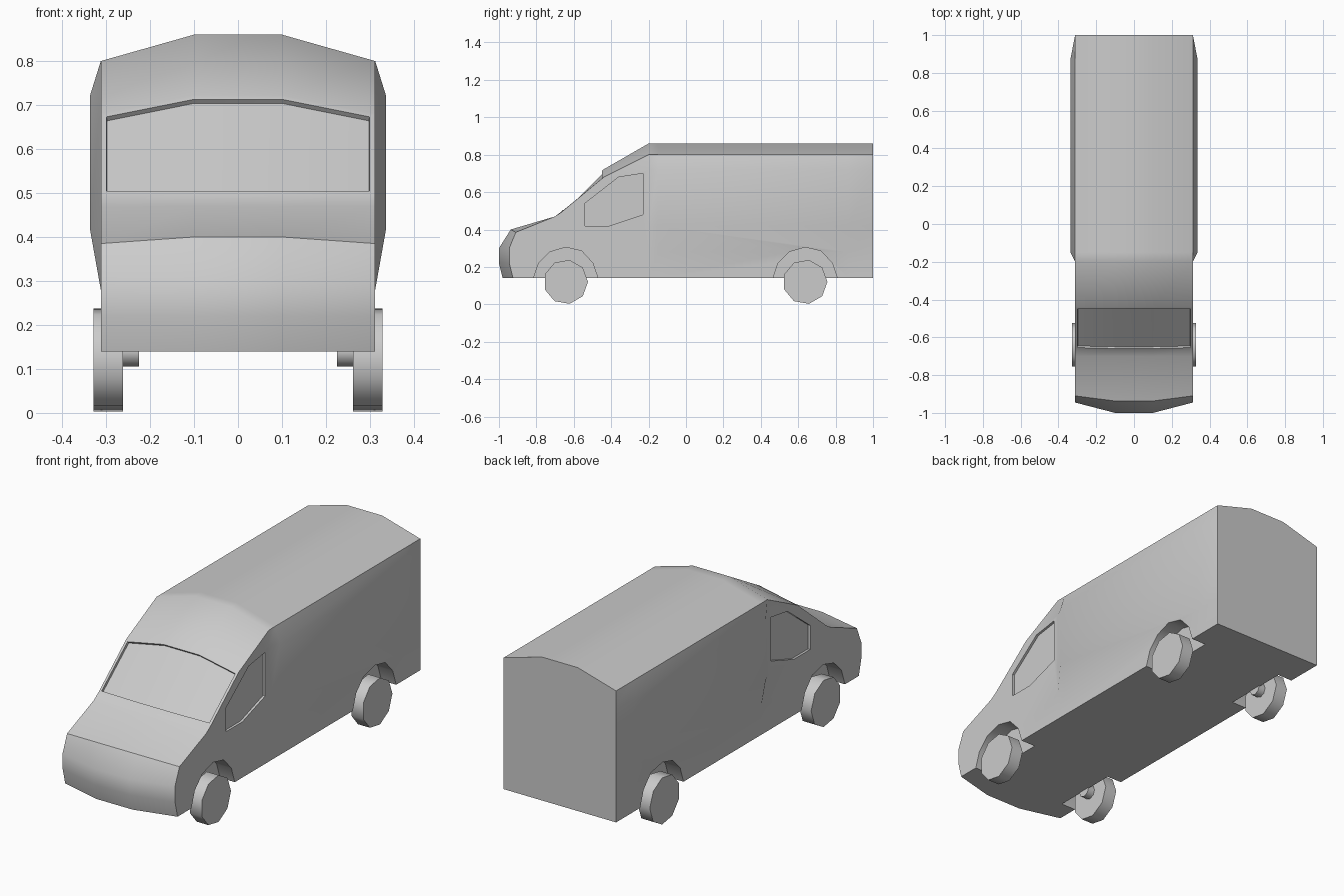
import bpy, bmesh
from math import cos, sin, tau, radians

if "Cube" in bpy.data.objects:
    bpy.data.objects.remove(bpy.data.objects["Cube"])


def finish(bm, name, angle=35):
    bmesh.ops.recalc_face_normals(bm, faces=bm.faces)
    me = bpy.data.meshes.new(name)
    bm.to_mesh(me)
    bm.free()
    ob = bpy.data.objects.new(name, me)
    bpy.context.collection.objects.link(ob)
    return ob


def smooth(ob, angle):
    bpy.ops.object.select_all(action='DESELECT')
    ob.select_set(True)
    bpy.context.view_layer.objects.active = ob
    bpy.ops.object.shade_smooth_by_angle(angle=radians(angle))


def prism(bm, pts, x0, x1):
    """Extrude a (y, z) outline between two x positions."""
    a = [bm.verts.new((x0, y, z)) for y, z in pts]
    b = [bm.verts.new((x1, y, z)) for y, z in pts]
    bm.faces.new(a)
    bm.faces.new(b)
    for i in range(len(pts)):
        j = (i + 1) % len(pts)
        bm.faces.new((a[i], a[j], b[j], b[i]))


def ring(y, z, r, n):
    return [(y + r * cos(tau * i / n), z + r * sin(tau * i / n)) for i in range(n)]


W, C, BACK = 0.312, 0.1, -0.2
# cab profile: (edge y, edge z, centre y, centre z), bumper to roof
cab = [(-.925, .14, -.98, .14), (-.945, .22, -1, .22), (-.945, .30, -1, .30),
       (-.91, .385, -.937, .40), (-.70, .47, -.70, .47), (-.663, .495, -.668, .495),
       (-.44, .68, -.44, .722), (BACK, .80, BACK, .86)]
side_z = [.72, .42, .28, .14]

bm = bmesh.new()

# cab nose, bonnet, windscreen and front roof
rows = []
for ey, ez, cy, cz in cab:
    rows.append([bm.verts.new(p) for p in
                 ((-W, ey, ez), (-C, cy, cz), (C, cy, cz), (W, ey, ez))])
screen = []
for i in range(len(rows) - 1):
    for j in range(3):
        f = bm.faces.new((rows[i][j], rows[i][j + 1], rows[i + 1][j + 1], rows[i + 1][j]))
        if i == 5:
            screen.append(f)

# cargo sections, front to back
def section(y, w):
    half = [(W, .14), (W, .28), (w, .42), (w, .72), (W, .80), (C, .86)]
    pts = half + [(-x, z) for x, z in reversed(half)]
    return [bm.verts.new((x, y, z)) for x, z in pts]

secs = [section(y, w) for y, w in ((BACK, W), (-.15, .337), (.87, .337), (1, W))]
for s, t in zip(secs, secs[1:]):
    for i in range(12):
        j = (i + 1) % 12
        bm.faces.new((s[i], s[j], t[j], t[i]))
bm.faces.new(secs[-1])

# cab sides and floor
for j, col in ((3, secs[0][0:4]), (0, secs[0][:7:-1])):
    bm.faces.new([r[j] for r in rows] + list(reversed(col)))
bm.faces.new(rows[0] + [secs[0][0], secs[0][11]])
bmesh.ops.remove_doubles(bm, verts=bm.verts, dist=0.0005)
bmesh.ops.recalc_face_normals(bm, faces=bm.faces)

# sunken windscreen
screen = [f for f in screen if f.is_valid]
bmesh.ops.inset_region(bm, faces=screen, thickness=0.013, depth=0, use_even_offset=True)
bmesh.ops.inset_region(bm, faces=screen, thickness=0.0005, depth=-0.012, use_even_offset=True)
body = finish(bm, "van_body")

# cutters for wheel arches and door windows
arch = [(-.185, .10), (-.172, .14), (-.145, .22), (-.085, .28), (0, .305),
        (.085, .285), (.145, .22), (.172, .14), (.185, .10)]
window = [(-.54, .42), (-.41, .42), (-.23, .48), (-.23, .70), (-.36, .68), (-.54, .54)]
axles = (-.643, .637)
bm = bmesh.new()
for s in (-1, 1):
    for y in axles:
        prism(bm, [(y + a, z) for a, z in arch], s * .23, s * .4)
    prism(bm, window, s * .30, s * .4)
cutter = finish(bm, "cutter")
cutter.hide_render = True
mod = body.modifiers.new("cut", 'BOOLEAN')
mod.operation, mod.solver, mod.object = 'DIFFERENCE', 'EXACT', cutter
bpy.context.view_layer.objects.active = body
bpy.ops.object.modifier_apply(modifier="cut")
bpy.data.objects.remove(cutter)
smooth(body, 40)

# wheels with inner hubs
for s, side in ((-1, "left"), (1, "right")):
    for y, end in zip(axles, ("front", "rear")):
        bm = bmesh.new()
        prism(bm, ring(y, .12, .119, 9), s * .262, s * .328)
        smooth(finish(bm, f"{end}_{side}_wheel"), 45)
        bm = bmesh.new()
        prism(bm, ring(y, .14, .035, 8), s * .225, s * .263)
        smooth(finish(bm, f"{end}_{side}_hub"), 50)
